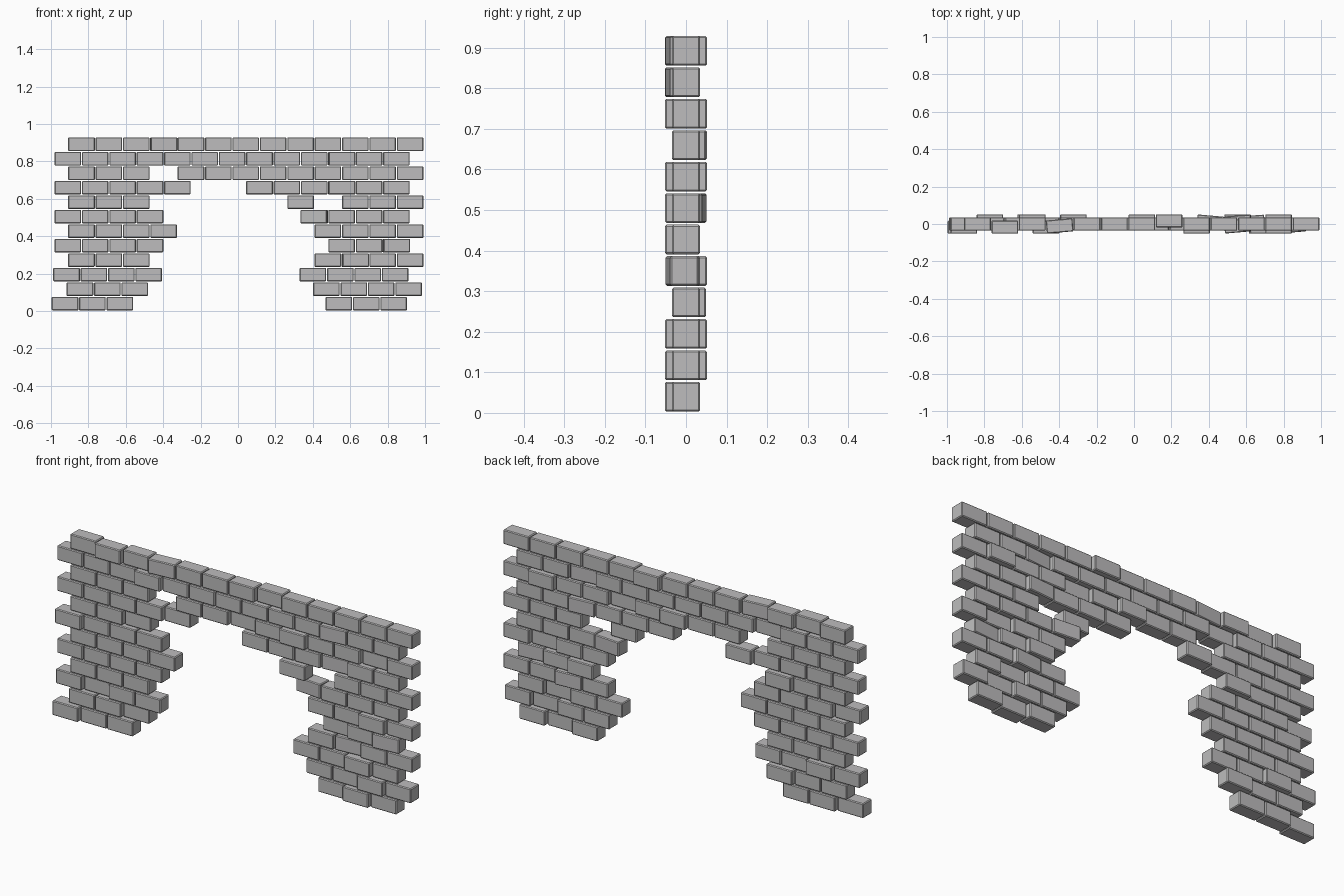
import bpy
import math
from mathutils import Matrix

if "Cube" in bpy.data.objects:
    bpy.data.objects.remove(bpy.data.objects["Cube"], do_unlink=True)

PITCH_X, PITCH_Z = 0.1464, 0.0775
LENGTH, DEPTH, HEIGHT = 0.142, 0.07, 0.073

# Grey stone
stone = bpy.data.materials.new("grey stone")
stone.use_nodes = True
grey = (0.51, 0.505, 0.51, 1)
stone.diffuse_color = grey
stone.node_tree.nodes["Principled BSDF"].inputs["Base Color"].default_value = grey

# Courses from the ground up: one mark per brick, dots are gaps
courses = [
    "###.......###",
    "###......####",
    "####.....####",
    "###......####",
    "####......###",
    "####.....####",
    "####.....####",
    "###.....#.###",
    "#####..######",
    "###.#########",
    "#############",
    "#############",
]
# The lowest courses are laid slightly further to the right-hand end
course_shift = {0: -0.015, 1: -0.008, 2: -0.007}

# Bricks pushed out of the wall: (course, place) -> (push direction, turn in degrees)
loose = {
    (11, 1): (-1, 0), (11, 3): (-0.6, 5), (11, 7): (1, 0),
    (10, 3): (-1, 0), (10, 10): (-0.6, 5),
    (9, 6): (1, 0), (9, 8): (-1, 0), (9, 11): (1, 0),
    (8, 4): (1, 0), (8, 10): (0.6, 4),
    (7, 2): (1, 0), (7, 8): (-1, 0),
    (6, 0): (-1, 0), (6, 9): (0.6, -5),
    (5, 11): (-1, 0),
    (4, 10): (1, 0), (4, 12): (-0.6, 5),
    (3, 10): (0.6, 4),
    (2, 1): (1, 0), (2, 11): (-1, 0),
    (1, 2): (1, 0), (1, 11): (-1, 0),
    (0, 0): (-1, 0), (0, 11): (-1, 0),
}


def add_brick(name, x, y, z, turn):
    bpy.ops.mesh.primitive_cube_add(size=1)
    brick = bpy.context.object
    brick.name = name
    brick.data.transform(Matrix.Diagonal((LENGTH, DEPTH, HEIGHT, 1)))
    brick.location = (x, y, z)
    brick.rotation_euler.z = math.radians(turn)
    brick.data.materials.append(stone)
    # Chamfered edges
    bevel = brick.modifiers.new("chamfer", "BEVEL")
    bevel.width = 0.004
    bevel.segments = 1


# Lay the bricks in running bond
for row, course in enumerate(courses):
    start = (-0.91 if row % 2 else -0.983) + course_shift.get(row, 0)
    for place, mark in enumerate(course):
        if mark == "#":
            push, turn = loose.get((row, place), (0, 0))
            add_brick(f"brick_course_{row + 1}_{place + 1}",
                      start + (place + 0.5) * PITCH_X,
                      push * 0.017,
                      (row + 0.5) * PITCH_Z + 0.001,
                      turn)
